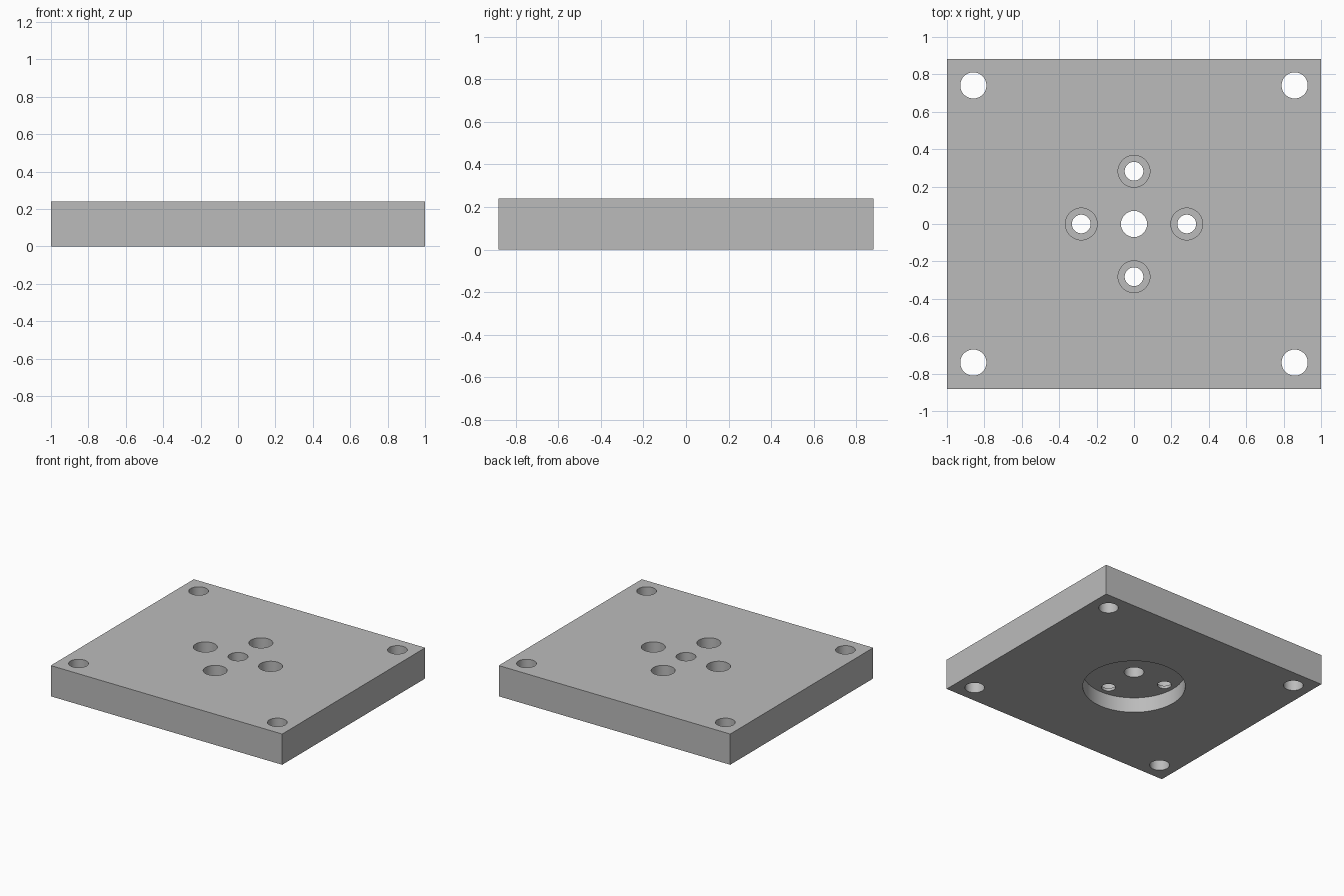
import bpy
import math

default_cube = bpy.data.objects.get("Cube")
if default_cube:
    bpy.data.objects.remove(default_cube, do_unlink=True)

WIDTH, DEPTH, HEIGHT = 2.0, 1.765, 0.24
POCKET_TOP = 0.118      # ceiling of the underside recess
BORE_FLOOR = 0.14       # ledge the screw heads sit on
BOLT_CIRCLE = 0.282

# Plain grey metal
grey = bpy.data.materials.new("grey_metal")
grey.use_nodes = True
colour = (0.5, 0.5, 0.5, 1.0)
grey.diffuse_color = colour
grey.node_tree.nodes["Principled BSDF"].inputs["Base Color"].default_value = colour

# Rectangular plate
bpy.ops.mesh.primitive_cube_add(size=1, location=(0, 0, HEIGHT / 2))
plate = bpy.context.object
plate.name = "mounting_plate"
plate.scale = (WIDTH, DEPTH, HEIGHT)
bpy.ops.object.transform_apply(location=True, rotation=False, scale=True)


def drill(x, y, radius, bottom=-0.1, top=HEIGHT + 0.1):
    """Cut a round hole in the plate between two heights."""
    bpy.ops.mesh.primitive_cylinder_add(
        vertices=64, radius=radius, depth=top - bottom,
        location=(x, y, (top + bottom) / 2))
    cutter = bpy.context.object
    cutter.hide_render = True
    cut = plate.modifiers.new("hole", 'BOOLEAN')
    cut.operation = 'DIFFERENCE'
    cut.solver = 'EXACT'
    cut.object = cutter
    bpy.context.view_layer.objects.active = plate
    bpy.ops.object.modifier_apply(modifier=cut.name)
    bpy.data.objects.remove(cutter, do_unlink=True)


# Round recess in the underside
drill(0, 0, 0.365, top=POCKET_TOP)

# Centre hole
drill(0, 0, 0.07)

# Corner holes
for sx in (-1, 1):
    for sy in (-1, 1):
        drill(sx * 0.859, sy * 0.741, 0.07)

# Four counterbored screw holes around the centre
for i in range(4):
    angle = i * math.pi / 2
    x, y = BOLT_CIRCLE * math.cos(angle), BOLT_CIRCLE * math.sin(angle)
    drill(x, y, 0.085, bottom=BORE_FLOOR)
    drill(x, y, 0.05)

# Finish: one colour, smooth hole walls with sharp rims
plate.data.materials.clear()
plate.data.materials.append(grey)
bpy.ops.object.select_all(action='DESELECT')
plate.select_set(True)
bpy.context.view_layer.objects.active = plate
bpy.ops.object.shade_smooth_by_angle(angle=math.radians(30))
